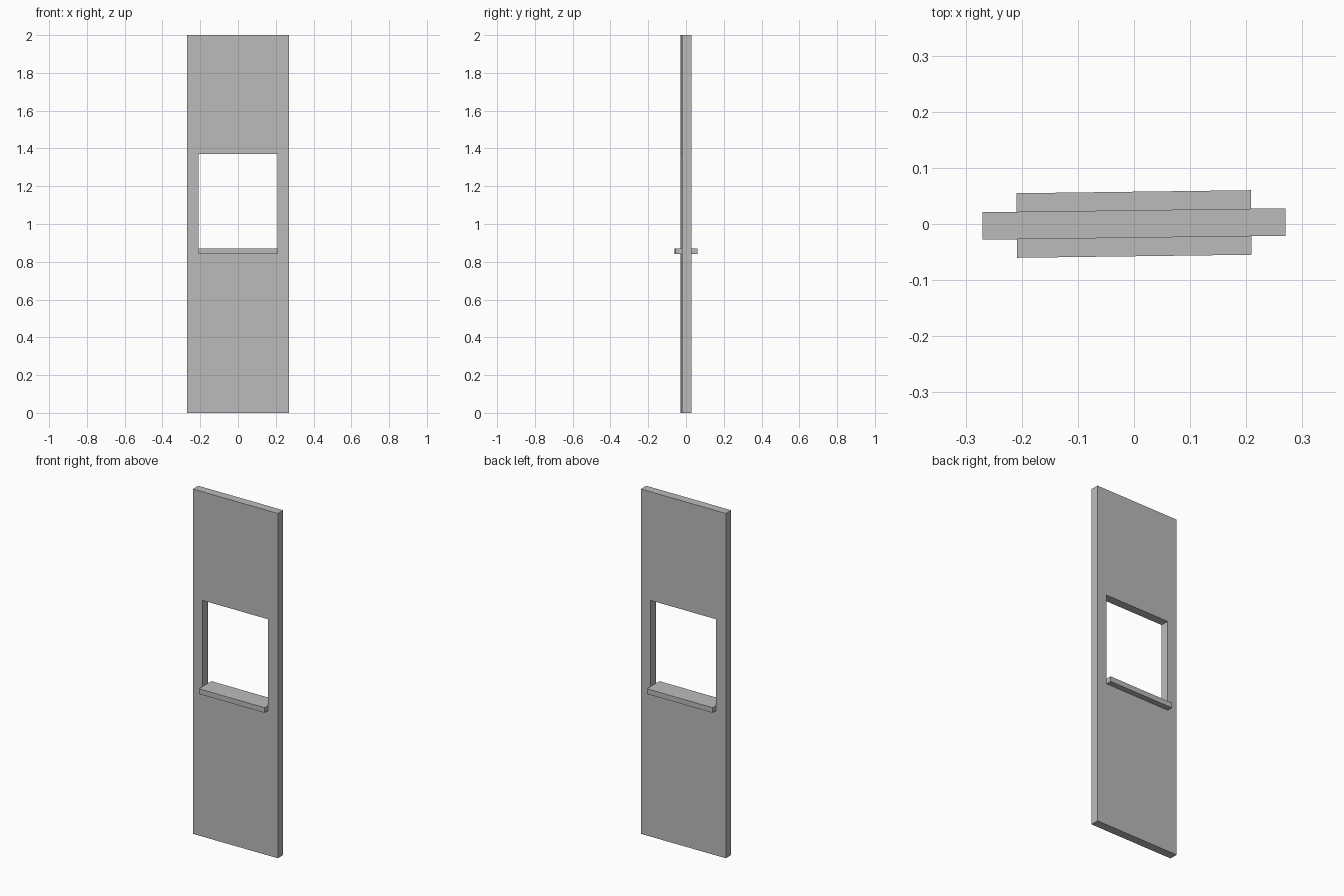
import bpy
import bmesh
from math import atan2

cube = bpy.data.objects.get("Cube")
if cube:
    bpy.data.objects.remove(cube, do_unlink=True)

# Overall sizes
WIDTH, HEIGHT, THICKNESS = 0.54, 2.0, 0.049
OPENING_HALF = 0.209
OPENING_BOTTOM, OPENING_TOP = 0.84, 1.37
SILL_DEPTH, SILL_HEIGHT = 0.115, 0.03
TURN = atan2(0.007, WIDTH)  # slight turn about the vertical axis

grey = bpy.data.materials.new("plain grey")
grey.use_nodes = True
grey.diffuse_color = (0.5, 0.5, 0.5, 1)
grey.node_tree.nodes["Principled BSDF"].inputs["Base Color"].default_value = (0.5, 0.5, 0.5, 1)


def panel(name, xs, zs, depth, hole=None):
    """Upright slab from a grid of cells, leaving out one cell as a hole."""
    bm = bmesh.new()
    rows = [[bm.verts.new((x, -depth / 2, z)) for x in xs] for z in zs]
    for j in range(len(zs) - 1):
        for i in range(len(xs) - 1):
            if (i, j) != hole:
                bm.faces.new((rows[j][i], rows[j][i + 1],
                              rows[j + 1][i + 1], rows[j + 1][i]))
    back = bmesh.ops.extrude_face_region(bm, geom=bm.faces[:])["geom"]
    verts = [v for v in back if isinstance(v, bmesh.types.BMVert)]
    bmesh.ops.translate(bm, verts=verts, vec=(0, depth, 0))
    bmesh.ops.recalc_face_normals(bm, faces=bm.faces[:])
    mesh = bpy.data.meshes.new(name)
    bm.to_mesh(mesh)
    bm.free()
    mesh.materials.append(grey)
    obj = bpy.data.objects.new(name, mesh)
    obj.rotation_euler.z = TURN
    bpy.context.collection.objects.link(obj)
    return obj


# Wall with the window opening
panel("wall_panel",
      (-WIDTH / 2, -OPENING_HALF, OPENING_HALF, WIDTH / 2),
      (0, OPENING_BOTTOM, OPENING_TOP, HEIGHT),
      THICKNESS, hole=(1, 1))

# Sill resting on the bottom of the opening
panel("window_sill",
      (-OPENING_HALF, OPENING_HALF),
      (OPENING_BOTTOM, OPENING_BOTTOM + SILL_HEIGHT),
      SILL_DEPTH)
